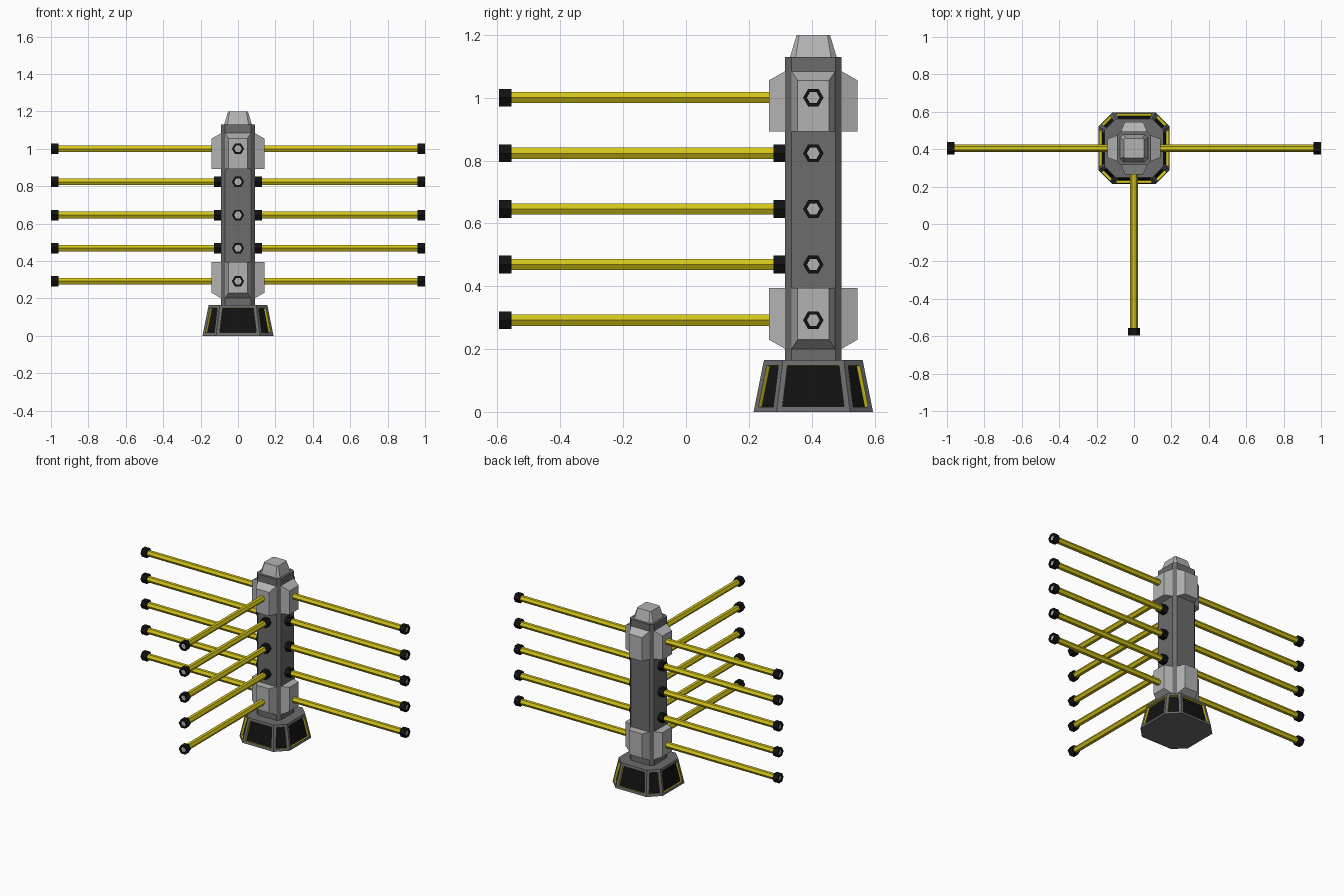
import bpy, bmesh, math
from mathutils import Vector

if "Cube" in bpy.data.objects:
    bpy.data.objects.remove(bpy.data.objects["Cube"])

CY = 0.405  # post centre in y


def material(name, r, g, b):
    m = bpy.data.materials.new(name)
    m.diffuse_color = (r, g, b, 1)
    m.use_nodes = True
    m.node_tree.nodes["Principled BSDF"].inputs["Base Color"].default_value = m.diffuse_color
    return m


LIGHT = material("light_grey", 0.45, 0.45, 0.45)
DARK = material("dark_grey", 0.15, 0.15, 0.15)
BLACK = material("black", 0.006, 0.006, 0.006)
YELLOW = material("yellow", 0.65, 0.55, 0.01)


def finish(name, bm, mats):
    bmesh.ops.recalc_face_normals(bm, faces=bm.faces)
    me = bpy.data.meshes.new(name)
    bm.to_mesh(me)
    bm.free()
    for m in mats:
        me.materials.append(m)
    ob = bpy.data.objects.new(name, me)
    bpy.context.collection.objects.link(ob)
    return ob


def loft(rings, closed=False):
    """Skin equal-sized point rings; cap the ends, or join last to first."""
    bm = bmesh.new()
    vs = [[bm.verts.new(p) for p in ring] for ring in rings]
    n = len(vs[0])
    pairs = list(zip(vs, vs[1:])) + ([(vs[-1], vs[0])] if closed else [])
    for a, b in pairs:
        for i in range(n):
            j = (i + 1) % n
            bm.faces.new((a[i], a[j], b[j], b[i]))
    if not closed:
        bm.faces.new(vs[0])
        bm.faces.new(vs[-1])
    bmesh.ops.recalc_face_normals(bm, faces=bm.faces)
    return bm


def octagon(z, half, chamfer):
    """Square with cut corners around the post axis."""
    f = half - chamfer
    pts = [(half, -f), (half, f), (f, half), (-f, half),
           (-half, f), (-half, -f), (-f, -half), (f, -half)]
    return [(x, CY + y, z) for x, y in pts]


def hexagon(u, z, dist, r):
    """Hexagon across horizontal direction u, corners to the sides."""
    v = Vector((-u.y, u.x, 0))
    c = Vector((0, CY, z)) + u * dist
    return [c + v * r * math.cos(k * math.pi / 3) + Vector((0, 0, r * math.sin(k * math.pi / 3)))
            for k in range(6)]


# Base: tapered octagon with recessed black panels and yellow recess walls
bm = loft([octagon(0, 0.19, 0.073), octagon(0.165, 0.157, 0.06)])
sides = [f for f in bm.faces if abs(f.normal.z) < 0.9]
bmesh.ops.inset_individual(bm, faces=sides, thickness=0.017, use_even_offset=True)
normals = [f.normal.copy() for f in sides]
before = set(bm.faces) - set(sides)
panels = bmesh.ops.extrude_discrete_faces(bm, faces=sides)["faces"]
for f in bm.faces:
    if f not in before:
        f.material_index = 2
for f, n in zip(panels, normals):
    f.material_index = 1
    bmesh.ops.translate(bm, verts=f.verts[:], vec=-n * 0.015)
finish("base", bm, [DARK, BLACK, YELLOW])

# Post and top cap
finish("post", loft([octagon(0.16, 0.09, 0.02), octagon(1.13, 0.09, 0.02)]), [DARK])
finish("top_cap", loft([octagon(1.13, 0.074, 0.018), octagon(1.2, 0.053, 0.008)]), [LIGHT])

# Collar pads: four bevelled blocks on the post at each end
for label, z_in, z_slope, z_mid in (("lower", 0.2, 0.23, 0.395), ("upper", 1.085, 1.055, 0.893)):
    for k, side in enumerate(("right", "back", "left", "front")):
        u = Vector((round(math.cos(k * math.pi / 2)), round(math.sin(k * math.pi / 2)), 0))
        v = Vector((-u.y, u.x, 0))

        def rect(dist, w, z0):
            c = Vector((0, CY, 0)) + u * dist
            return [c + v * s * w + Vector((0, 0, z)) for s, z in ((-1, z_mid), (1, z_mid), (1, z0), (-1, z0))]
        finish(f"{label}_{side}_pad", loft([rect(0.088, 0.07, z_in), rect(0.141, 0.05, z_slope)]), [LIGHT])

# Rails: hexagonal rods with hollow black end caps, on three sides
for side, u in (("right", Vector((1, 0, 0))), ("left", Vector((-1, 0, 0))), ("front", Vector((0, -1, 0)))):
    for i in range(5):
        z = 0.292 + 0.177 * i
        bm = loft([hexagon(u, z, 0.085, 0.0205), hexagon(u, z, 0.992, 0.0205)])
        for f in bm.faces:
            f.material_index = 1 if abs(f.normal.dot(u)) > 0.9 else 0
        finish(f"{side}_rail_{i + 1}", bm, [YELLOW, LIGHT])
        collars = [("end_cap", 0.96, 1.0)]
        if 0 < i < 4:
            collars.append(("mount", 0.085, 0.127))
        for label, a, b in collars:
            rings = [hexagon(u, z, d, r) for d, r in ((a, 0.0205), (a, 0.0325), (b, 0.0325), (b, 0.0205))]
            finish(f"{side}_rail_{label}_{i + 1}", loft(rings, closed=True), [BLACK])
